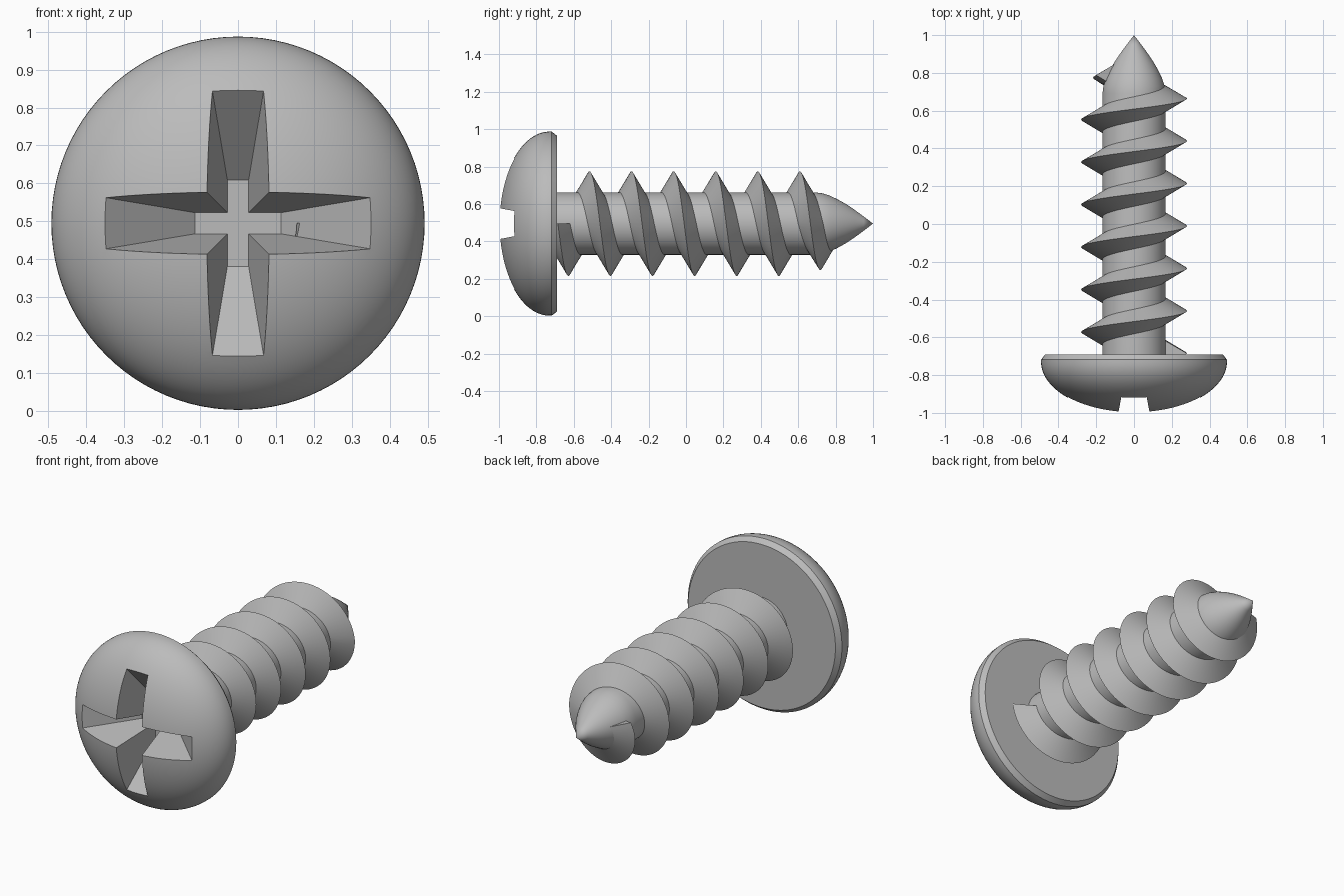
import bpy, bmesh
from math import sin, cos, pi, radians
from mathutils import Vector

cube = bpy.data.objects.get("Cube")
if cube:
    bpy.data.objects.remove(cube, do_unlink=True)

AXIS_Z = 0.495
SHANK_R = 0.167

steel = bpy.data.materials.new("steel_grey")
steel.use_nodes = True
GREY = (0.5, 0.5, 0.5, 1)
steel.diffuse_color = GREY
steel.node_tree.nodes["Principled BSDF"].inputs["Base Color"].default_value = GREY


def finish(name, bm):
    """Turn a bmesh into an object with the shared material."""
    bmesh.ops.recalc_face_normals(bm, faces=bm.faces)
    mesh = bpy.data.meshes.new(name)
    bm.to_mesh(mesh)
    bm.free()
    mesh.materials.append(steel)
    obj = bpy.data.objects.new(name, mesh)
    bpy.context.collection.objects.link(obj)
    return obj


def select(obj):
    bpy.ops.object.select_all(action='DESELECT')
    obj.select_set(True)
    bpy.context.view_layer.objects.active = obj


def smooth(obj):
    select(obj)
    bpy.ops.object.shade_smooth_by_angle(angle=radians(28))


def lathe(name, profile, steps=96):
    """Revolve (radius, y) points about the screw axis."""
    bm = bmesh.new()
    verts = [bm.verts.new((r, y, AXIS_Z)) for r, y in profile]
    edges = [bm.edges.new(pair) for pair in zip(verts, verts[1:])]
    bmesh.ops.spin(bm, geom=verts + edges, cent=(0, 0, AXIS_Z), axis=(0, 1, 0),
                   angle=2 * pi, steps=steps, use_merge=True)
    bmesh.ops.remove_doubles(bm, verts=bm.verts, dist=1e-5)
    return finish(name, bm)


def loft(name, rings):
    """Skin a run of matching closed rings and cap both ends."""
    bm = bmesh.new()
    loops = [[bm.verts.new(p) for p in ring] for ring in rings]
    n = len(loops[0])
    for a, b in zip(loops, loops[1:]):
        for i in range(n):
            j = (i + 1) % n
            bm.faces.new((a[i], a[j], b[j], b[i]))
    bm.faces.new(loops[0])
    bm.faces.new(loops[-1])
    return finish(name, bm)


# Domed head: elliptical front, small rim and chamfered back edge
dome = [(0.492 * sin(t * pi / 48), -0.73 - 0.27 * cos(t * pi / 48)) for t in range(25)]
dome[0] = (0, -1)
head = lathe("head", dome + [(0.492, -0.718), (0.47, -0.69), (0, -0.69)])


# Tapered cross recess
def cross(depth_y):
    out = -0.71 - depth_y
    w, l = 0.028 + 0.19 * out, 0.114 + 1.13 * out
    points = []
    for k in range(4):
        c, s = cos(k * pi / 2), sin(k * pi / 2)
        for x, z in ((l, -w), (l, w), (w, w)):
            points.append((x * c - z * s, depth_y, AXIS_Z + x * s + z * c))
    return points


cutter = loft("recess_cutter", [cross(-0.71), cross(-1.05)])
cutter.hide_render = True
cut = head.modifiers.new("recess", 'BOOLEAN')
cut.operation = 'DIFFERENCE'
cut.solver = 'EXACT'
cut.object = cutter
select(head)
bpy.ops.object.modifier_apply(modifier=cut.name)
bpy.data.objects.remove(cutter, do_unlink=True)
smooth(head)

# Shank with a rounded, pointed tip
shank = lathe("shank", [(0, -0.70), (SHANK_R, -0.70), (SHANK_R, 0.69), (0.162, 0.73),
                        (0.149, 0.77), (0.13, 0.81), (0.105, 0.855), (0.075, 0.9),
                        (0.038, 0.95), (0, 1)])
smooth(shank)

# Helical thread of triangular section, sinking into the tip at its end
PITCH, TURNS, STEPS = 0.225, 6.55, 64
rings = []
for i in range(int(TURNS * STEPS) + 1):
    turn = i / STEPS
    sink = max(0, turn - 6) * 0.13
    y = -0.685 + PITCH * turn
    a = -2 * pi * turn
    rings.append([Vector(((r - sink) * cos(a), y + dy, AXIS_Z + (r - sink) * sin(a)))
                  for r, dy in ((0.155, -0.072), (0.28, 0), (0.155, 0.072))])
thread = loft("thread", rings)
smooth(thread)
